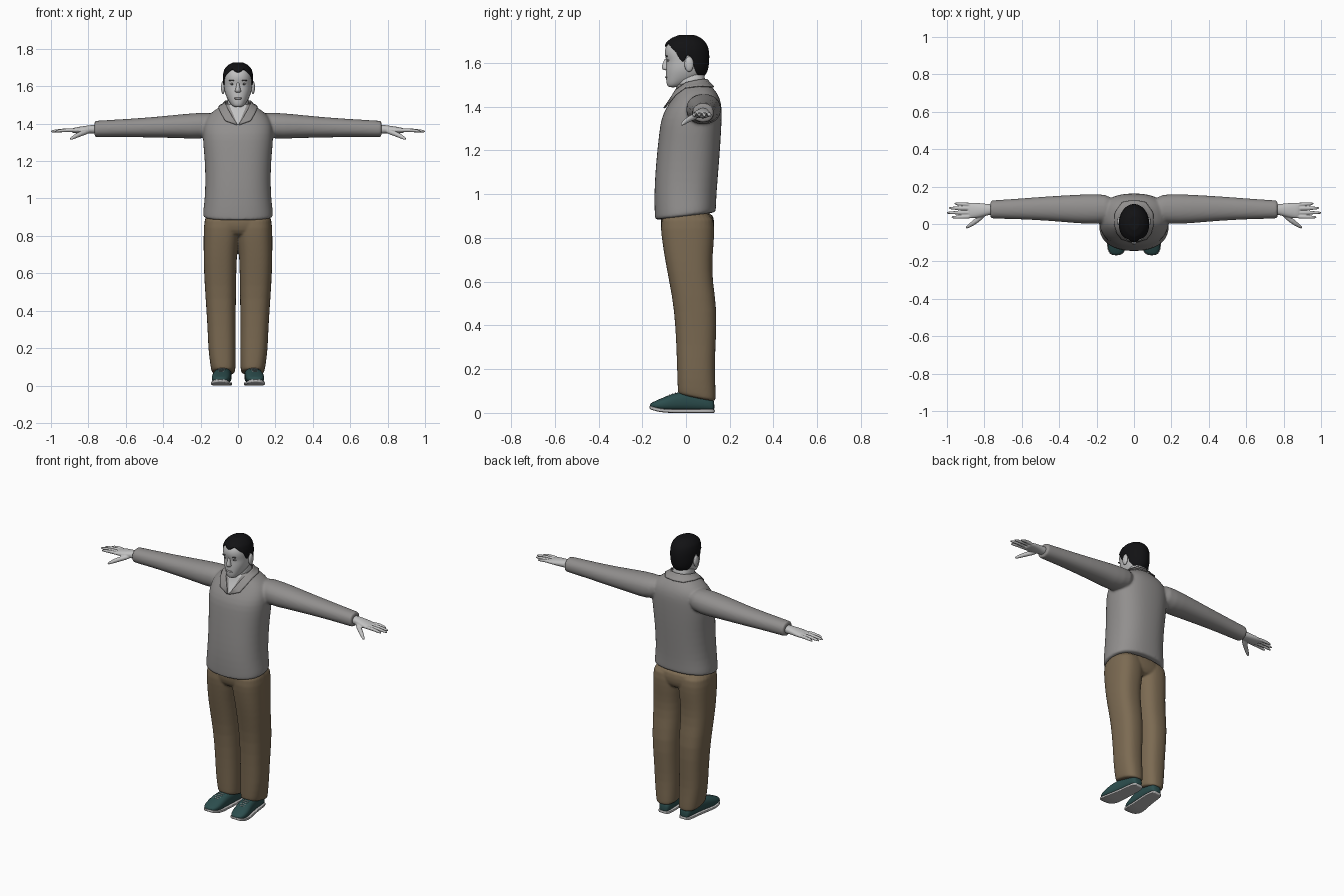
import bpy, bmesh, math
from mathutils import Vector as V
from mathutils.bvhtree import BVHTree

if "Cube" in bpy.data.objects:
    bpy.data.objects.remove(bpy.data.objects["Cube"])


def material(name, r, g, b):
    m = bpy.data.materials.new(name)
    m.diffuse_color = (r, g, b, 1)
    m.use_nodes = True
    m.node_tree.nodes["Principled BSDF"].inputs["Base Color"].default_value = m.diffuse_color
    return m


SKIN = material("pale grey skin", 0.54, 0.54, 0.54)
LIP = material("mid grey lips", 0.36, 0.35, 0.35)
KNIT = material("grey knit", 0.285, 0.275, 0.27)
CLOTH = material("brown cloth", 0.20, 0.145, 0.085)
SHOE = material("dark teal", 0.025, 0.075, 0.075)
SOLE = material("light grey rubber", 0.5, 0.5, 0.5)
HAIR = material("black hair", 0.006, 0.006, 0.007)
DARK = material("dark grey", 0.09, 0.09, 0.09)


def oval(c, u, v, p=2.0, n=28):
    """Superellipse ring around c spanned by u and v."""
    f = lambda t: math.copysign(abs(t) ** (2 / p), t)
    c, u, v = V(c), V(u), V(v)
    return [c + u * f(math.cos(a)) + v * f(math.sin(a))
            for a in (2 * math.pi * i / n for i in range(n))]


def flat(z, x0, x1, y0, y1, p=2.4, tilt=0):
    """Horizontal ring, optionally tilted along y."""
    hx, hy = (x1 - x0) / 2, (y1 - y0) / 2
    return oval(((x0 + x1) / 2, (y0 + y1) / 2, z), (hx, 0, 0), (0, hy, hy * tilt), p)


def across(x, yc, zc, ry, rz, s=1):
    """Ring across the x axis, for arms and palms."""
    return oval((s * x, yc, zc), (0, ry, 0), (0, 0, rz), 2.2)


def tube(pts, n=12):
    """Rings along a bent path of (x, y, z, radius)."""
    d = (V(pts[-1][:3]) - V(pts[0][:3])).normalized()
    u = d.cross(V((0, 0, 1))).normalized()
    w = u.cross(d)
    return [oval(p[:3], u * p[3], w * p[3], 2, n) for p in pts]


def finish(name, bm, mat, sub=1, voxel=0, smooth=0, mirror=False):
    bmesh.ops.recalc_face_normals(bm, faces=bm.faces)
    me = bpy.data.meshes.new(name)
    bm.to_mesh(me)
    bm.free()
    me.materials.append(mat)
    for f in me.polygons:
        f.use_smooth = True
    ob = bpy.data.objects.new(name, me)
    bpy.context.collection.objects.link(ob)
    if sub:
        m = ob.modifiers.new("round", 'SUBSURF')
        m.levels = m.render_levels = sub
    if voxel:
        m = ob.modifiers.new("blend", 'REMESH')
        m.mode, m.voxel_size, m.use_smooth_shade = 'VOXEL', voxel, True
    if smooth:
        m = ob.modifiers.new("soften", 'SMOOTH')
        m.factor, m.iterations = 0.5, smooth
    if mirror:
        ob.modifiers.new("mirror", 'MIRROR')
    return ob


def loft(name, shapes, mat, first_cap=True, **kw):
    bm = bmesh.new()
    for rings in shapes:
        vs = [[bm.verts.new(p) for p in r] for r in rings]
        for a, b in zip(vs, vs[1:]):
            for i in range(len(a)):
                bm.faces.new((a[i - 1], a[i], b[i], b[i - 1]))
        if first_cap:
            bm.faces.new(vs[0])
        bm.faces.new(vs[-1])
    return finish(name, bm, mat, **kw)


def grid(name, rows, mat, **kw):
    bm = bmesh.new()
    vs = [[bm.verts.new(p) for p in r] for r in rows]
    for a, b in zip(vs, vs[1:]):
        for i in range(len(a) - 1):
            bm.faces.new((a[i], a[i + 1], b[i + 1], b[i]))
    return finish(name, bm, mat, **kw)


def blob(name, loc, size, mat, mirror=True):
    bm = bmesh.new()
    bmesh.ops.create_uvsphere(bm, u_segments=16, v_segments=10, radius=1)
    for v in bm.verts:
        v.co = V((v.co.x * size[0], v.co.y * size[1], v.co.z * size[2])) + V(loc)
    return finish(name, bm, mat, sub=0, mirror=mirror)


def lerp(tab, t):
    """Linear lookup in rows sorted by their first value."""
    for a, b in zip(tab, tab[1:]):
        if t <= b[0]:
            k = max(0, (t - a[0]) / (b[0] - a[0]))
            return [p + (q - p) * k for p, q in zip(a, b)][1:]
    return list(tab[-1][1:])


# Sweater: torso and both sleeves blended into one skin
body = [(.897, .185, -.139, .134), (.903, .188, -.142, .137), (.93, .188, -.144, .138),
        (1.0, .178, -.146, .14), (1.1, .175, -.141, .148), (1.2, .178, -.132, .156),
        (1.28, .186, -.123, .161), (1.35, .19, -.114, .164), (1.4, .185, -.087, .164),
        (1.44, .165, -.062, .155), (1.47, .13, -.047, .137), (1.495, .088, -.04, .115),
        (1.51, .068, -.035, .098)]
torso = [flat(z, -w, w, a, b, 2.4, .127 if z < .94 else 0) for z, w, a, b in body]
sleeve = [(.1, .083, 1.4, .07, .06), (.2, .08, 1.387, .082, .072), (.3, .08, 1.387, .077, .064),
          (.45, .083, 1.38, .066, .055), (.6, .081, 1.377, .056, .048),
          (.75, .078, 1.372, .049, .044), (.765, .078, 1.372, .048, .043),
          (.768, .078, 1.372, .046, .041)]
sweater = loft("sweater", [torso] + [[across(*r, s=s) for r in sleeve] for s in (1, -1)],
               KNIT, voxel=.007, smooth=6)

# Trousers: hips and two legs blended together
leg = [(.066, .018, .137, -.033, .133), (.075, .015, .141, -.036, .136), (.1, .013, .147, -.038, .136),
       (.2, .012, .16, -.041, .131), (.3, .013, .162, -.044, .135), (.47, .011, .174, -.053, .144),
       (.6, .009, .182, -.077, .121), (.7, .006, .184, -.096, .12), (.77, -.004, .184, -.107, .127),
       (.84, -.01, .184, -.117, .131), (.93, -.01, .178, -.115, .125)]
legs = []
for s in (1, -1):
    legs.append([flat(z, min(s * a, s * b), max(s * a, s * b), c, d, 2.5, -.2 if z < .09 else 0)
                 for z, a, b, c, d in leg])
hips = [flat(.79, -.14, .14, -.085, .105), flat(.83, -.175, .175, -.112, .128),
        flat(.87, -.182, .182, -.118, .131), flat(.93, -.178, .178, -.115, .125)]
loft("trousers", legs + [hips], CLOTH, voxel=.006, smooth=5)

# Hands: palm, four fingers and thumb
palm = [(.74, .078, 1.37, .028, .026), (.78, .077, 1.37, .029, .023), (.82, .074, 1.368, .038, .02),
        (.87, .072, 1.364, .043, .016), (.89, .072, 1.362, .04, .012)]
parts = [[across(*r) for r in palm]]
for y0, y1, x in ((.04, .036, .978), (.061, .06, 1.003), (.083, .085, .992), (.103, .109, .962)):
    parts.append(tube([(.86, y0, 1.363, .011), (.91, (y0 + y1) / 2, 1.367, .0105),
                       (x - .012, y1, 1.36, .0085), (x, y1, 1.357, .004)]))
parts.append(tube([(.79, .06, 1.362, .014), (.845, .015, 1.346, .015),
                   (.885, -.013, 1.324, .01), (.9, -.023, 1.315, .005)]))
loft("hands", parts, SKIN, voxel=.004, smooth=2, mirror=True)

# Shoes: y, centre x, half width, top height
last = [(.13, .072, .022, .05), (.122, .072, .033, .07), (.09, .073, .04, .09), (.03, .076, .042, .105),
        (-.05, .086, .047, .092), (-.08, .09, .05, .08), (-.12, .093, .049, .064),
        (-.148, .094, .04, .051), (-.166, .095, .022, .042)]
lift = lambda y: .02 * (max(0, -y - .08) / .09) ** 2


def shoe_ring(y, x, w, z0, z1, p):
    return oval((x, y, (z0 + z1) / 2), (w, 0, 0), (0, 0, (z1 - z0) / 2), p)


loft("shoe_uppers", [[shoe_ring(y, x, w, .006 + lift(y), t, 2.4) for y, x, w, t in last]],
     SHOE, mirror=True)
loft("shoe_soles", [[shoe_ring(y * 1.015, x, w + .003, lift(y), .017 + lift(y), 6)
                     for y, x, w, t in last]], SOLE, mirror=True)
laces = []
for i in range(4):
    y = -.045 - .014 * i
    x, w, t = lerp(last[::-1], y)
    laces.append(tube([(x - .024, y, t - .005, .0025), (x, y - .004, t + .001, .0025),
                       (x + .024, y, t - .005, .0025)], 8))
loft("shoe_laces", laces, SOLE, mirror=True)

# Neck and head: z, half width, front y, back y
loft("neck", [[flat(1.4, -.06, .06, -.02, .09), flat(1.46, -.06, .06, -.036, .091),
               flat(1.51, -.058, .058, -.04, .088), flat(1.58, -.056, .056, -.035, .085)]], SKIN)
skull = [(1.488, .018, -.078, -.04), (1.497, .032, -.086, -.015), (1.512, .044, -.09, .025),
         (1.532, .057, -.092, .072), (1.56, .069, -.092, .093), (1.585, .074, -.091, .099),
         (1.61, .076, -.089, .101), (1.632, .077, -.097, .102), (1.66, .077, -.098, .1),
         (1.69, .069, -.086, .088), (1.71, .05, -.062, .066), (1.722, .026, -.03, .04)]
loft("head", [[flat(z, -w, w, a, b, 2.2) for z, w, a, b in skull]], SKIN, sub=2)

# Hair: cap over the skull with a hairline set by angle from the front
line = [(0, 1.672), (.25, 1.68), (.45, 1.69), (.75, 1.672), (1.1, 1.65), (1.27, 1.605),
        (1.45, 1.605), (1.55, 1.635), (1.8, 1.63), (1.95, 1.57), (2.3, 1.542), (math.pi, 1.536)]
mid = V((0, .01, 1.63))
rows = []
for k, scale in [(0, .95)] + [(j / 12, 1.055) for j in range(13)]:
    row = []
    for i in range(72):
        a = -math.pi + 2 * math.pi * i / 72
        z0 = lerp(line, abs(a))[0]
        z = z0 + (1.722 - z0) * math.sin(k * math.pi / 2)
        w, y0, y1 = lerp(skull, z)
        p = V((w * math.sin(a), (y0 + y1) / 2 - (y1 - y0) / 2 * math.cos(a), z))
        row.append(mid + (p - mid) * scale)
    rows.append(row)
loft("hair", [rows], HAIR, first_cap=False)

# Face
loft("nose", [[oval((0, y, z), (w, 0, 0), (0, d, 0), 2, 14) for z, y, w, d in
               ((1.566, -.09, .01, .01), (1.57, -.091, .017, .016), (1.58, -.092, .016, .022),
                (1.6, -.089, .009, .016), (1.622, -.088, .008, .01))]], SKIN)
blob("ears", (.08, .014, 1.594), (.011, .021, .035), SKIN)
blob("eyes", (.03, -.079, 1.612), (.013, .008, .0055), SOLE)
blob("pupils", (.03, -.084, 1.612), (.005, .004, .005), DARK)
blob("eyebrows", (.032, -.088, 1.631), (.018, .005, .0035), DARK)
blob("lips", (0, -.089, 1.535), (.023, .006, .006), LIP, mirror=False)

# Collar and open neckline, laid onto the sweater
bpy.context.view_layer.update()
tree = BVHTree.FromObject(sweater, bpy.context.evaluated_depsgraph_get())


def lay(p, gap, always=False):
    loc, nor, _, _ = tree.find_nearest(p)
    return loc + nor * gap if always or (p - loc).dot(nor) < gap else p


neckline = []
for i in range(12):
    z = 1.5 - .11 * i / 11
    w = .001 + .046 * (z - 1.39) / .11
    neckline.append([lay(V((w * j / 4, -.045 - (1.47 - z) * .6, z)), .003, True) for j in range(-4, 5)])
grid("neckline_skin", neckline, SKIN, sub=0)

top = [(0, .095, 1.525), (.045, .086, 1.525), (.069, .045, 1.52), (.067, 0, 1.506),
       (.052, -.045, 1.475), (.03, -.07, 1.437), (.003, -.1, 1.395)]
low = [(0, .125, 1.488), (.06, .112, 1.485), (.095, .06, 1.484), (.096, 0, 1.474),
       (.09, -.045, 1.452), (.068, -.075, 1.413), (.006, -.1, 1.393)]
collar = [[lay(V(a).lerp(V(b), t / 5), .007) for t in range(6)] for a, b in zip(top, low)]
ob = grid("collar", collar, KNIT, sub=0, mirror=True)
m = ob.modifiers.new("thickness", 'SOLIDIFY')
m.thickness, m.offset = .006, 0
